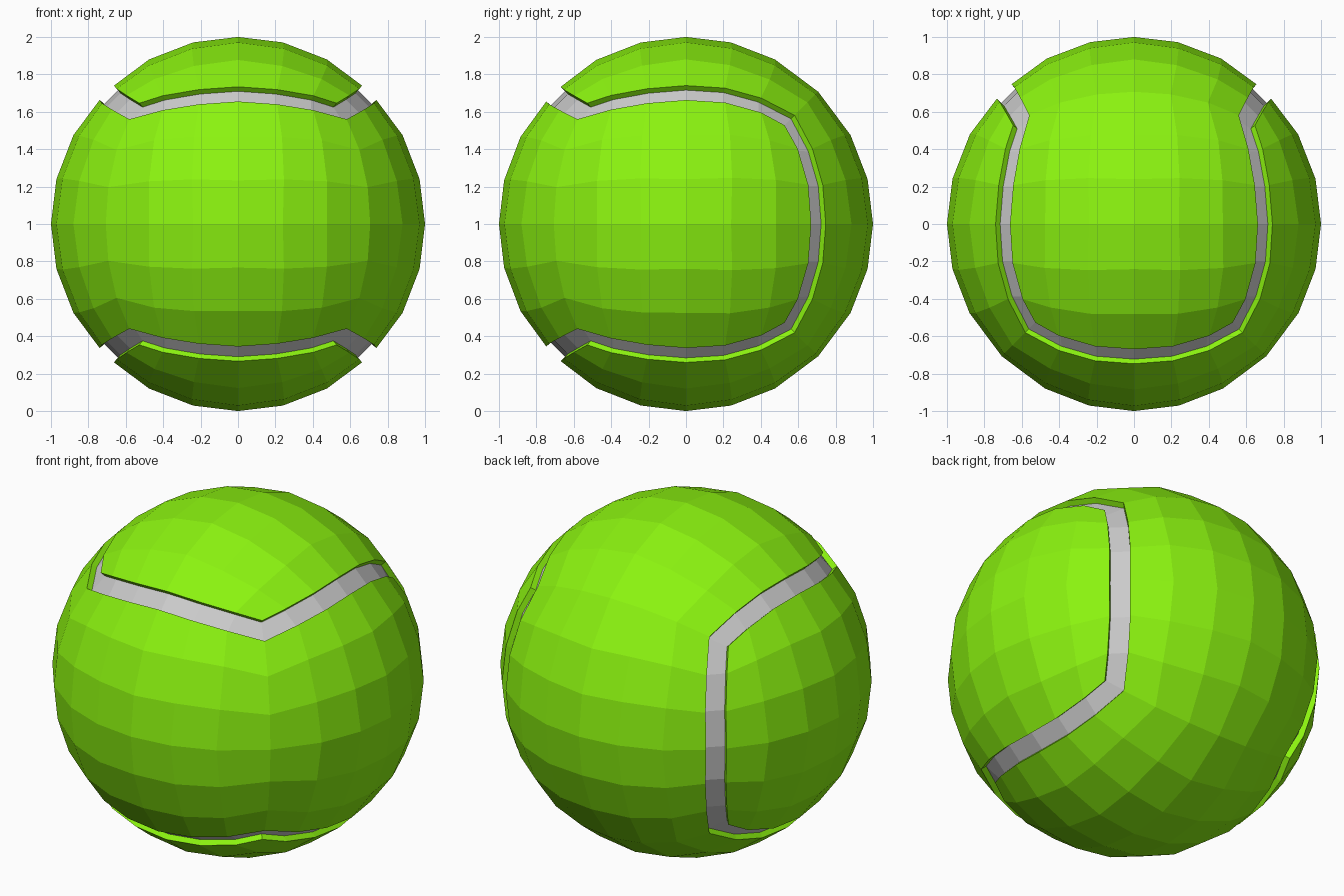
import bpy, bmesh
from mathutils import Vector

if "Cube" in bpy.data.objects:
    bpy.data.objects.remove(bpy.data.objects["Cube"])

FLOOR = 0.967   # groove radius relative to the felt surface


def material(name, rgb):
    m = bpy.data.materials.new(name)
    m.diffuse_color = (*rgb, 1)
    m.use_nodes = True
    m.node_tree.nodes["Principled BSDF"].inputs["Base Color"].default_value = m.diffuse_color
    return m


def to_ball(co):
    # cube grid point -> ball point, with the seam corners eased round
    out = []
    for i in range(3):
        o = min(abs(co[i - 1]), abs(co[i - 2]))
        steps = (0, 0.247 + 0.043 * o, 0.54 + 0.06 * o, 1)
        out.append(steps[round(abs(co[i]) * 3)] * (1 if co[i] > 0 else -1))
    p = Vector(out).normalized()
    w = min(1, abs(p.x * p.y * p.z) / 0.19245) ** 8
    stretch = 1 + 0.11 * w - 0.03 * abs(p.y)
    if p.y < 0:
        p.z *= stretch
    else:
        p.x *= stretch
    return p.normalized()


# cube split into two interlocking three-sided bands: 0 = sides and front, 1 = top, back, bottom
ball = bmesh.new()
bmesh.ops.create_cube(ball, size=2)
bmesh.ops.subdivide_edges(ball, edges=ball.edges[:], cuts=5, use_grid_fill=True)
for f in ball.faces:
    c = f.calc_center_median()
    f.material_index = int(abs(c.z) > 0.99 or c.y > 0.99)
for v in ball.verts:
    v.co = to_ball(v.co.copy())

# seam strip between the bands
seam_edges = [e for e in ball.edges
              if len({f.material_index for f in e.link_faces}) == 2]
bmesh.ops.bevel(ball, geom=seam_edges, offset=0.055, offset_type='OFFSET',
                segments=1, affect='EDGES', material=2, loop_slide=True)


def part(name, tag, mat):
    bm = ball.copy()
    bmesh.ops.delete(bm, geom=[f for f in bm.faces if f.material_index != tag],
                     context='FACES')
    if tag == 2:
        low = bm.verts[:]
    else:   # wall of the felt down to the groove
        rim = [e for e in bm.edges if e.is_boundary]
        ext = bmesh.ops.extrude_edge_only(bm, edges=rim)
        low = [g for g in ext['geom'] if isinstance(g, bmesh.types.BMVert)]
    for v in low:
        v.co *= FLOOR
    for f in bm.faces:
        f.material_index = 0
        f.smooth = False
    bmesh.ops.recalc_face_normals(bm, faces=bm.faces[:])
    # keep normals pointing outward on the felt and seam
    if sum(f.normal.dot(f.calc_center_median()) for f in bm.faces) < 0:
        bmesh.ops.reverse_faces(bm, faces=bm.faces[:])
    me = bpy.data.meshes.new(name)
    bm.to_mesh(me)
    bm.free()
    if mat:
        me.materials.append(mat)
    ob = bpy.data.objects.new(name, me)
    ob.location.z = 1
    bpy.context.collection.objects.link(ob)


felt = material("felt_green", (0.26, 0.9, 0.005))
part("front_panel", 0, felt)
part("back_panel", 1, felt)
part("seam", 2, None)
ball.free()
